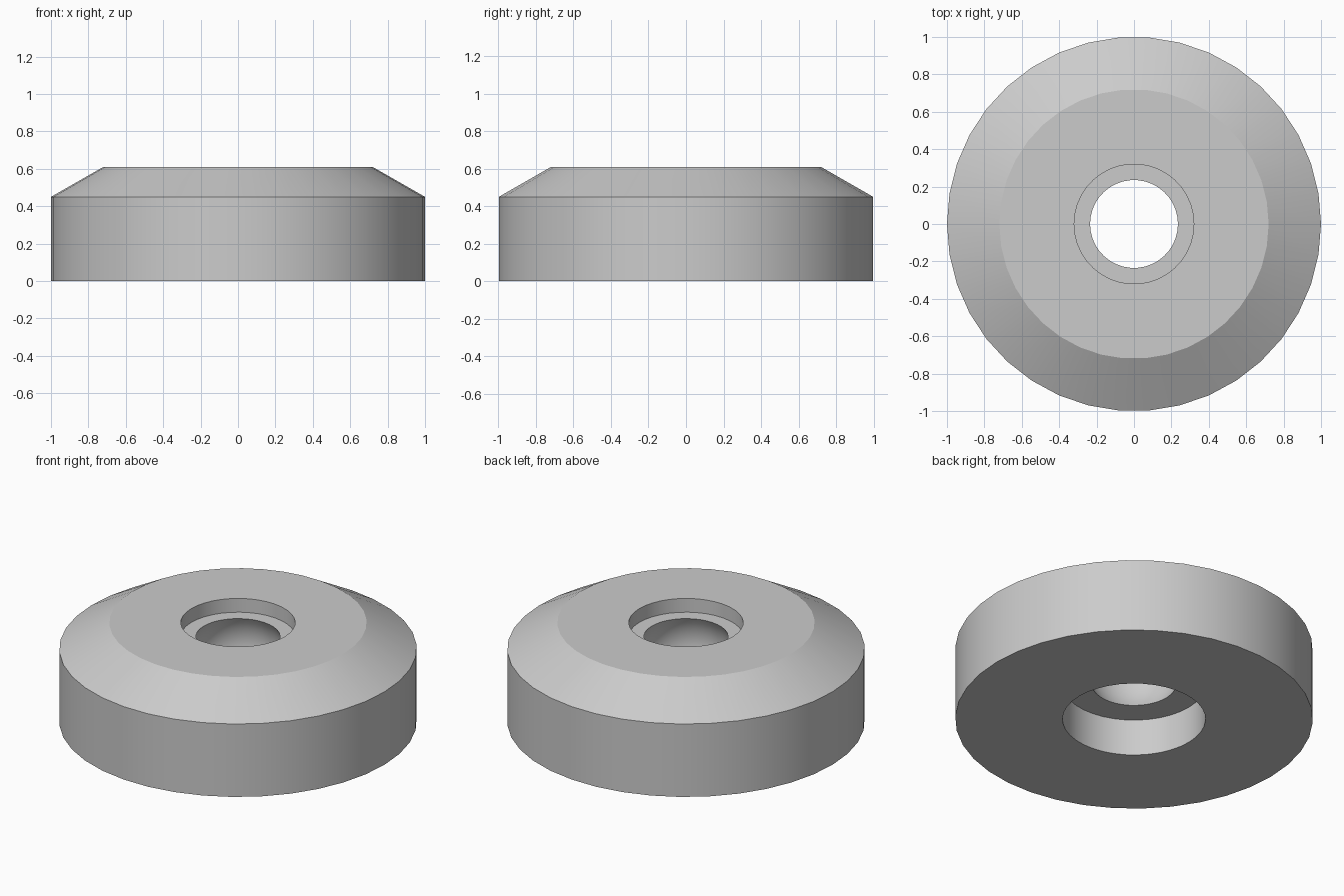
import bpy
import bmesh
import math

SEGMENTS = 38

cube = bpy.data.objects.get("Cube")
if cube:
    bpy.data.objects.remove(cube, do_unlink=True)


def make_material(name, colour):
    mat = bpy.data.materials.new(name)
    mat.use_nodes = True
    mat.diffuse_color = colour
    mat.node_tree.nodes["Principled BSDF"].inputs["Base Color"].default_value = colour
    return mat


def lathe(name, profile, material):
    """Revolve a closed (radius, height) profile around the z axis."""
    bm = bmesh.new()
    rings = []
    for radius, height in profile:
        ring = []
        for i in range(SEGMENTS):
            a = math.tau * i / SEGMENTS
            ring.append(bm.verts.new((radius * math.cos(a), radius * math.sin(a), height)))
        rings.append(ring)
    for k, ring in enumerate(rings):
        above = rings[(k + 1) % len(rings)]
        for i in range(SEGMENTS):
            j = (i + 1) % SEGMENTS
            bm.faces.new((ring[i], ring[j], above[j], above[i]))
    bmesh.ops.recalc_face_normals(bm, faces=bm.faces)
    mesh = bpy.data.meshes.new(name)
    bm.to_mesh(mesh)
    bm.free()
    mesh.materials.append(material)
    obj = bpy.data.objects.new(name, mesh)
    bpy.context.collection.objects.link(obj)
    return obj


# Spherical socket wall between the upper and lower ledges
bore, ledge_top, ledge_low = 0.235, 0.525, 0.225
mid, half = (ledge_top + ledge_low) / 2, (ledge_top - ledge_low) / 2
ball = math.hypot(bore, half)
tilt = math.asin(half / ball)
STEPS = 8
socket = []
for s in range(STEPS + 1):
    a = tilt * (1 - 2 * s / STEPS)
    socket.append((ball * math.cos(a), mid + ball * math.sin(a)))

# Outer wall, bevel, upper counterbore, socket, lower counterbore
profile = [(0.40, 0), (1, 0), (1, 0.45), (0.72, 0.61), (0.32, 0.61), (0.32, ledge_top)]
profile += socket + [(0.40, ledge_low)]

grey = make_material("light grey", (0.6, 0.6, 0.6, 1))
body = lathe("bevelled_ring_body", profile, grey)

# Smooth round walls with crisp rims
bpy.ops.object.select_all(action="DESELECT")
body.select_set(True)
bpy.context.view_layer.objects.active = body
bpy.ops.object.shade_smooth_by_angle(angle=math.radians(22))
